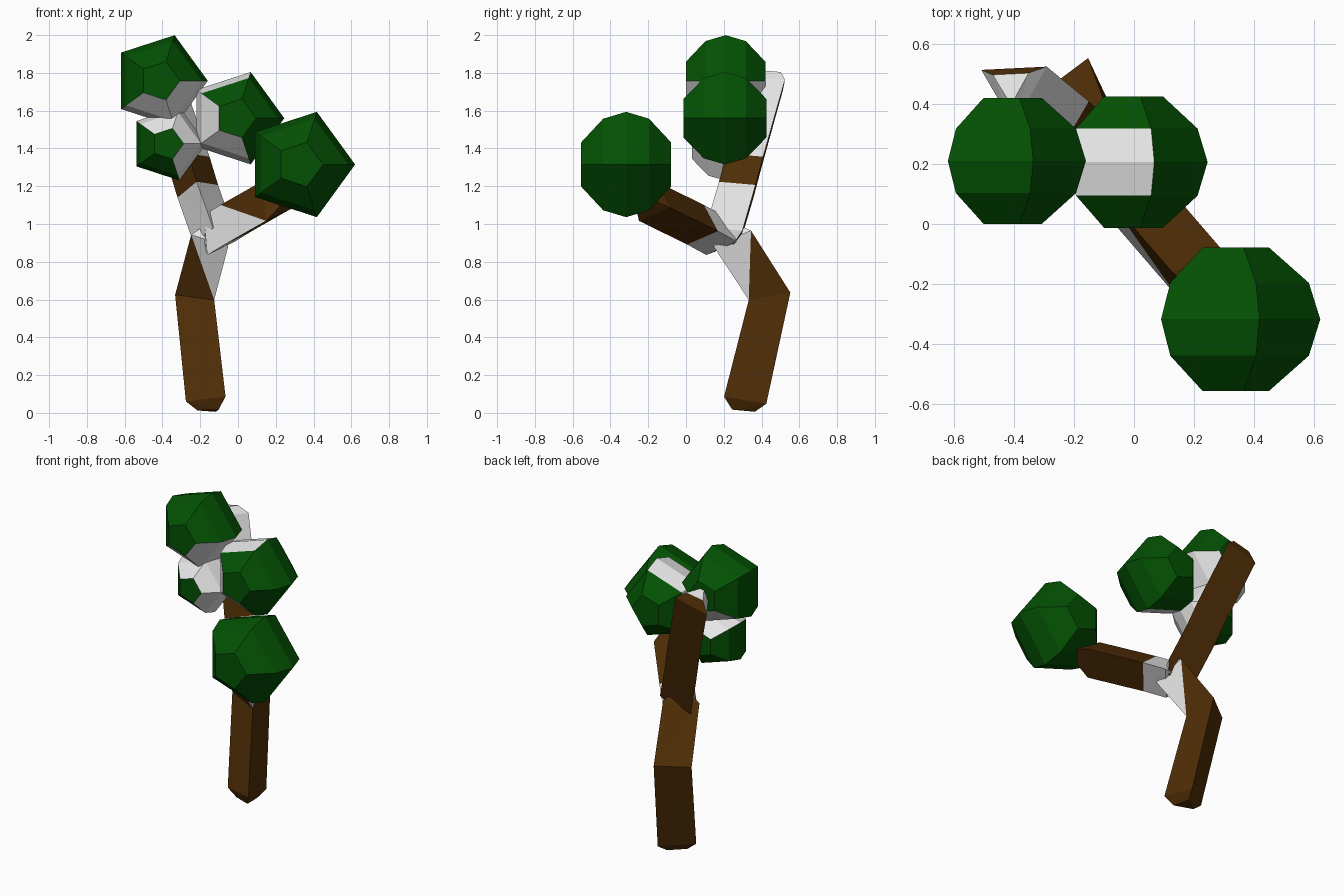
import bpy, bmesh, math
from mathutils import Vector as V

if "Cube" in bpy.data.objects:
    bpy.data.objects.remove(bpy.data.objects["Cube"])


def mat(name, rgb):
    m = bpy.data.materials.new(name)
    m.diffuse_color = (*rgb, 1)
    m.use_nodes = True
    m.node_tree.nodes["Principled BSDF"].inputs["Base Color"].default_value = m.diffuse_color
    return m


BROWN = mat("bark_brown", (0.082, 0.028, 0.002))
GREEN = mat("leaf_green", (0.001, 0.082, 0.001))
WHITE = mat("pale_white", (0.8, 0.8, 0.8))


def loft(name, rings, base, is_white, split=False):
    """Skin a list of rings, cap both ends, colour faces by rule."""
    n = len(rings[0])
    bm = bmesh.new()
    vs = [[bm.verts.new(p) for p in r] for r in rings]
    bm.faces.new(vs[0])
    bm.faces.new(vs[-1])
    for lo, hi in zip(vs, vs[1:]):
        for k in range(n):
            j = (k + 1) % n
            if not split:
                bm.faces.new((lo[k], lo[j], hi[j], hi[k]))
            elif k < n - 1:
                bm.faces.new((lo[k], lo[j], hi[j]))
                bm.faces.new((lo[k], hi[j], hi[k]))
            else:
                bm.faces.new((lo[k], lo[j], hi[k]))
                bm.faces.new((lo[j], hi[j], hi[k]))
    bmesh.ops.recalc_face_normals(bm, faces=bm.faces)
    bm.normal_update()
    for f in bm.faces:
        f.material_index = int(is_white(f.calc_center_median(), f.normal))
    me = bpy.data.meshes.new(name)
    bm.to_mesh(me)
    bm.free()
    me.materials.append(base)
    me.materials.append(WHITE)
    ob = bpy.data.objects.new(name, me)
    bpy.context.collection.objects.link(ob)
    return ob


def branch(name, path, radii, ref, is_white):
    """Three-sided limb with mitred joints; ref is where one edge points."""
    pts = [V(p) for p in path]
    rings = []
    for i, p in enumerate(pts):
        before = (p - pts[i - 1]).normalized() if i else V()
        after = (pts[i + 1] - p).normalized() if i < len(pts) - 1 else V()
        t = (before + after).normalized()
        u = V(ref)
        u = (u - t * u.dot(t)).normalized()
        w = t.cross(u)
        rings.append([p + radii[i] * (u * math.cos(a) + w * math.sin(a))
                      for a in (k * math.tau / 3 for k in range(3))])
    return loft(name, rings, BROWN, is_white, True)


def foliage(name, c, r, depth, white):
    """Five-sided faceted ball along y. white(sector, y) with y from -1 to 1;
    sectors count anticlockwise from the upper right."""
    rings = []
    for f, s in ((-1, .42), (-.51, .87), (0, 1), (.51, .87), (1, .42)):
        rings.append([V((c[0] + r * s * math.cos(a), c[1] + f * depth, c[2] + r * s * math.sin(a)))
                      for a in (k * math.tau / 5 for k in range(5))])

    def rule(p, n):
        y = (p.y - c[1]) / depth
        ang = math.atan2(p.z - c[2], p.x - c[0]) % math.tau
        return abs(y) < .95 and white(int(ang / (math.tau / 5)), y)
    return loft(name, rings, GREEN, rule)


# trunk: leans back, then bends forward to the fork; pale on the inner side near the fork
branch("trunk",
       [(-.145, .30, .012), (-.145, .305, .065), (-.204, .434, .62), (-.125, .235, .93), (-.12, .225, .98)],
       [.07, .132, .130, .125, .07], (.6, -.8, 0),
       lambda p, n: p.z > .78 and n.dot(V((.7, -.7, 0))) > 0)

# tall back limb: flat brown back, pale on the two front sides with a brown patch
branch("back_branch",
       [(-.115, .215, .89), (-.13, .23, .95), (-.215, .30, 1.19), (-.26, .34, 1.34),
        (-.40, .455, 1.75), (-.41, .465, 1.80)],
       [.07, .13, .13, .13, .13, .07], (.05, -1, 0),
       lambda p, n: n.y < .2 and not 1.2 < p.z < 1.34)

# front limb carrying the large leaf ball
branch("front_branch",
       [(-.15, .225, .915), (-.12, .19, .93), (-.03, .09, .985), (.19, -.165, 1.11), (.24, -.22, 1.14)],
       [.07, .132, .132, .132, .07], (.75, .66, -.2),
       lambda p, n: p.x < .01)

# leaf balls: those in the cluster are pale where they face each other
foliage("large_leaf_ball", (.327, -.317, 1.315), .293, .238, lambda s, y: False)
foliage("middle_leaf_ball", (-.012, .206, 1.56), .257, .219,
        lambda s, y: (s in (2, 3) and y < 0) or (s == 2 and y < .5) or (s == 1 and abs(y) < .5))
foliage("top_leaf_ball", (-.414, .21, 1.758), .254, .21, lambda s, y: s in (3, 4))
foliage("small_leaf_ball", (-.373, .205, 1.425), .204, .172, lambda s, y: s in (0, 1, 4))
